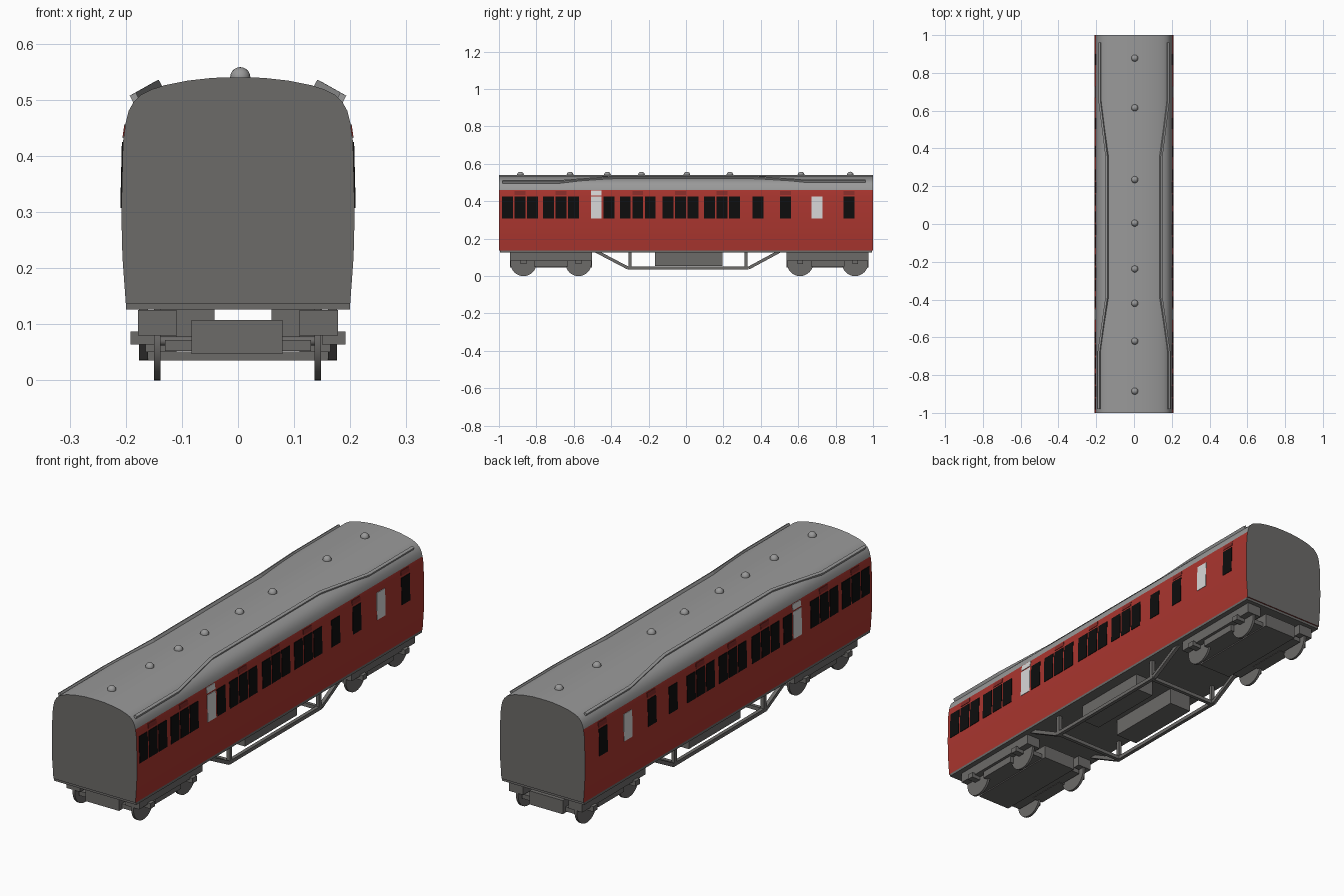
import bpy, bmesh, math
from mathutils import Vector

if "Cube" in bpy.data.objects:
    bpy.data.objects.remove(bpy.data.objects["Cube"])

def mat(name, rgb):
    m = bpy.data.materials.new(name)
    m.diffuse_color = (*rgb, 1)
    m.use_nodes = True
    m.node_tree.nodes["Principled BSDF"].inputs["Base Color"].default_value = m.diffuse_color
    return m

RED = mat("carriage red", (0.40, 0.036, 0.028))
DARKRED = mat("dark red", (0.24, 0.025, 0.022))
ROOF = mat("roof grey", (0.32, 0.32, 0.32))
FRAME = mat("underframe grey", (0.15, 0.145, 0.14))
GLASS = mat("window black", (0.004, 0.004, 0.004))
WHITE = mat("frosted white", (0.68, 0.68, 0.68))

def finish(name, bm, *mats):
    bmesh.ops.recalc_face_normals(bm, faces=bm.faces)
    me = bpy.data.meshes.new(name)
    bm.to_mesh(me)
    bm.free()
    for m in mats:
        me.materials.append(m)
    ob = bpy.data.objects.new(name, me)
    bpy.context.collection.objects.link(ob)
    return ob

def smooth(ob, deg=30):
    bpy.ops.object.select_all(action='DESELECT')
    ob.select_set(True)
    bpy.context.view_layer.objects.active = ob
    bpy.ops.object.shade_smooth_by_angle(angle=math.radians(deg))

def loft(bm, rings):
    """Skin equal-length vertex rings and cap both ends."""
    vs = [[bm.verts.new(p) for p in r] for r in rings]
    n = len(rings[0])
    for a, b in zip(vs, vs[1:]):
        for i in range(n):
            j = (i + 1) % n
            bm.faces.new((a[i], a[j], b[j], b[i]))
    bm.faces.new(vs[0][::-1])
    bm.faces.new(vs[-1])

def add_box(bm, x0, x1, y0, y1, z0, z1):
    loft(bm, [[(x0, y, z0), (x1, y, z0), (x1, y, z1), (x0, y, z1)] for y in (y0, y1)])

def box(name, m, *dims):
    bm = bmesh.new()
    add_box(bm, *dims)
    return finish(name, bm, m)

def add_bar(bm, a, b, t):
    """Square bar of thickness t between two points in a plane of constant x, or along x."""
    a, b = Vector(a), Vector(b)
    d = (b - a).normalized()
    u = Vector((0, 1, 0)) if abs(d.x) > 0.9 else Vector((1, 0, 0))
    w = d.cross(u)
    ring = [(-1, -1), (1, -1), (1, 1), (-1, 1)]
    loft(bm, [[p + (u * i + w * j) * t / 2 for i, j in ring] for p in (a, b)])

# body shell: red sides, grey roof, dark ends
half = [(0.2, 0.137), (0.206, 0.22), (0.208, 0.30), (0.205, 0.425), (0.2, 0.46),
        (0.195, 0.48), (0.186, 0.496), (0.173, 0.509), (0.155, 0.518), (0.13, 0.526),
        (0.09, 0.534), (0.045, 0.539), (0, 0.54)]
outline = half + [(-x, z) for x, z in half[-2::-1]]
bm = bmesh.new()
loft(bm, [[(x, y, z) for x, z in outline] for y in (-1, 1)])
bm.normal_update()
for f in bm.faces:
    if abs(f.normal.y) > 0.9:
        f.material_index = 2
    elif f.calc_center_median().z > 0.46:
        f.material_index = 1
smooth(finish("body_shell", bm, RED, ROOF, FRAME))
box("floor", FRAME, -0.2, 0.2, -0.995, 0.995, 0.126, 0.138)

def side_x(z):
    for (xa, za), (xb, zb) in zip(half, half[1:]):
        if za <= z <= zb:
            return xa + (xb - xa) * (z - za) / (zb - za)

def panes(name, m, centres, z0, z1, w):
    """Thin plates following the slope of both sides."""
    bm = bmesh.new()
    for s in (-1, 1):
        for c in centres:
            loft(bm, [[(s * (side_x(z) + d), y, z)
                       for z, d in ((z0, -0.002), (z0, 0.002), (z1, 0.002), (z1, -0.002))]
                      for y in (c - w / 2, c + w / 2)])
    finish(name, bm, m)

# windows: compartments in threes, plus single ones
groups = [c + d for c in (-0.887, -0.668, -0.258, -0.03, 0.193) for d in (-0.067, 0, 0.067)]
singles = [-0.412, 0.385, 0.532, 0.872]
panes("windows", GLASS, groups + singles, 0.307, 0.425, 0.058)
panes("lavatory_windows", WHITE, [-0.48, 0.70], 0.307, 0.425, 0.058)
panes("lavatory_toplight", WHITE, [-0.48], 0.432, 0.457, 0.058)
panes("door_vents", DARKRED, [-0.887, -0.668, -0.258, -0.03, 0.193, 0.532, 0.872],
      0.434, 0.454, 0.058)

# rain strips on the roof
path = [(-0.98, 0), (-0.68, 0), (-0.39, 1), (0.36, 1), (0.65, 0.12), (0.96, 0.12)]
for s, side in ((-1, "left"), (1, "right")):
    rings = []
    for y, k in path:
        cx, cz = 0.184 - 0.041 * k, 0.503 + 0.023 * k
        rings.append([(s * (cx + 0.88 * a + 0.47 * b), y, cz - 0.47 * a + 0.88 * b)
                      for a, b in ((-.006, -.008), (.006, -.008), (.006, .008), (-.006, .008))])
    bm = bmesh.new()
    loft(bm, rings)
    finish("rain_strip_" + side, bm, ROOF)

# roof ventilator domes
for i, y in enumerate((-0.885, -0.62, -0.42, -0.238, 0.005, 0.235, 0.615, 0.878)):
    bpy.ops.mesh.primitive_uv_sphere_add(segments=16, ring_count=10, radius=0.018,
                                         location=(0.004, y, 0.54))
    ob = bpy.context.object
    ob.name = f"roof_vent_{i + 1}"
    ob.data.materials.append(ROOF)
    smooth(ob, 60)

# truss rods under the floor
bm = bmesh.new()
for x in (-0.168, 0.168):
    pts = [(x, -0.48, 0.132), (x, -0.31, 0.043), (x, 0.335, 0.043), (x, 0.50, 0.132)]
    for a, b in zip(pts, pts[1:]):
        add_bar(bm, a, b, 0.016)
    for y in (-0.3, 0.322):
        add_bar(bm, (x, y, 0.043), (x, y, 0.13), 0.016)
for y in (-0.3, 0.322):
    add_bar(bm, (-0.168, y, 0.043), (0.168, y, 0.043), 0.016)
finish("truss_rods", bm, FRAME)

# equipment boxes either side of the centre line
box("battery_box_left", FRAME, -0.15, -0.042, -0.165, 0.195, 0.053, 0.13)
box("battery_box_right", FRAME, 0.06, 0.15, -0.165, 0.195, 0.053, 0.13)

# bogies
for name, yc in (("front", -0.722), ("rear", 0.757)):
    bm = bmesh.new()
    for s in (-1, 1):
        xs = sorted((s * 0.11, s * 0.178))
        add_box(bm, *xs, yc - 0.22, yc + 0.22, 0.08, 0.125)
        xs = sorted((s * 0.11, s * 0.165))
        add_box(bm, *xs, yc - 0.09, yc + 0.09, 0.05, 0.08)
        for d in (-0.147, 0.147):                      # axle boxes
            xs = sorted((s * 0.15, s * 0.192))
            add_box(bm, *xs, yc + d - 0.015, yc + d + 0.015, 0.064, 0.087)
    add_box(bm, -0.083, 0.079, yc - 0.22, yc + 0.22, 0.047, 0.107)
    add_box(bm, -0.13, 0.13, yc - 0.2, yc + 0.2, 0.052, 0.072)
    finish(f"{name}_bogie_frame", bm, FRAME)
    for i, d in enumerate((-0.147, 0.147)):
        for part, x, r, depth in (("wheel_left", -0.144, 0.07, 0.011),
                                  ("wheel_right", 0.142, 0.07, 0.011),
                                  ("axle", 0, 0.008, 0.28)):
            bpy.ops.mesh.primitive_cylinder_add(vertices=32, radius=r, depth=depth,
                                                location=(x, yc + d, 0.07),
                                                rotation=(0, math.pi / 2, 0))
            ob = bpy.context.object
            ob.name = f"{name}_{part}_{i + 1}"
            ob.data.materials.append(FRAME)
            smooth(ob)
